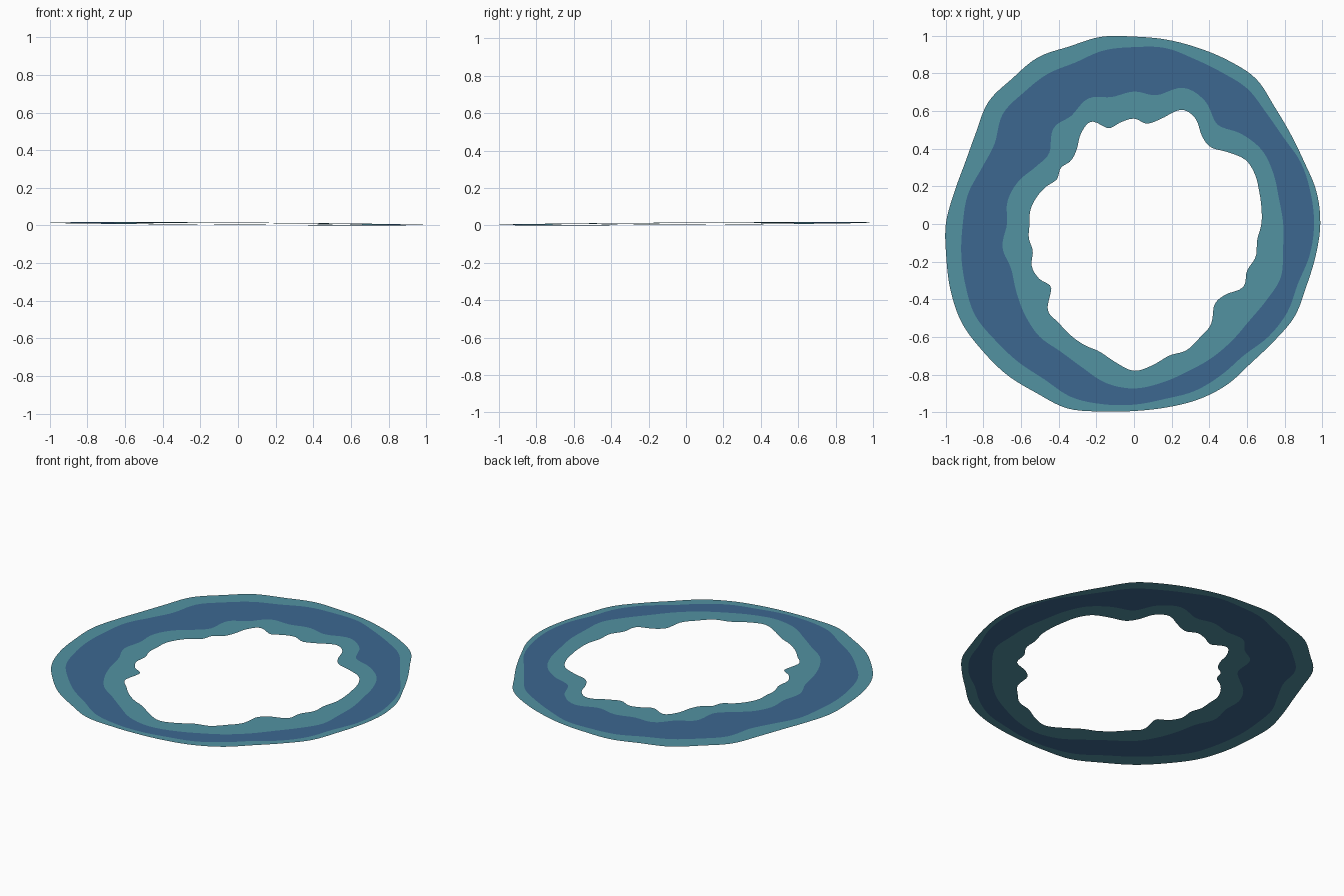
import bpy, bmesh, math
from mathutils import Vector

STEPS = 180

# Outline radii at equal angles, counter-clockwise from +x
OUTER = [.99, .985, .963, .96, .973, 1.008, 1.003, .996, .995, .996, 1.01, 1.004,
         1.022, 1.008, 1.01, .97, .955, .97, 1.0, 1.013, 1.037, 1.055, 1.05, 1.048,
         1.037, 1.042, 1.012, .994, .99, .993, .987, .966, .97, .985, .974, .98]
BAND_OUT = [.957, .953, .945, .918, .918, .938, .931, .934, .95, .94, .936, .913,
            .92, .912, .91, .855, .862, .897, .91, .932, .953, .974, .962, .957,
            .953, .978, .972, .96, .944, .944, .927, .91, .932, .94, .927, .948]
BAND_IN = [.793, .782, .788, .785, .745, .69, .755, .77, .695, .704, .685, .71,
           .665, .665, .588, .605, .656, .683, .675, .71, .695, .722, .755, .781,
           .782, .81, .858, .874, .856, .834, .823, .81, .80, .812, .83, .804]
INNER = [.677, .683, .688, .695, .683, .627, .577, .592, .65, .657, .582, .538,
         .56, .545, .527, .589, .56, .50, .475, .49, .474, .51, .538, .556,
         .555, .564, .557, .588, .582, .555, .648, .66, .68, .695, .703, .742,
         .78, .757, .724, .727, .698, .672, .605, .615, .67, .65, .67, .66]


def radius(table, t):
    """Smooth closed interpolation of the radii, t from 0 to 1."""
    n = len(table)
    f = t * n
    i = int(f)
    u = f - i
    a, b, c, d = (table[(i + k) % n] for k in (-1, 0, 1, 2))
    return b + .5 * u * (c - a + u * (2*a - 5*b + 4*c - d + u * (3*(b - c) + d - a)))


def outline(table):
    pts = []
    for k in range(STEPS):
        a = 2 * math.pi * k / STEPS
        r = radius(table, k / STEPS)
        x, y = r * math.cos(a), r * math.sin(a)
        # the sheet tilts very slightly up to the back left
        pts.append(Vector((x, y, max(0, .009 + .0063 * (y - x)))))
    return pts


def material(name, rgb):
    m = bpy.data.materials.new(name)
    m.diffuse_color = (*rgb, 1)
    return m


def ring(name, outer, inner, mat):
    bm = bmesh.new()
    vo = [bm.verts.new(p) for p in outline(outer)]
    vi = [bm.verts.new(p) for p in outline(inner)]
    for k in range(STEPS):
        j = (k + 1) % STEPS
        bm.faces.new((vi[k], vo[k], vo[j], vi[j]))
    me = bpy.data.meshes.new(name)
    bm.to_mesh(me)
    bm.free()
    me.materials.append(mat)
    bpy.context.collection.objects.link(bpy.data.objects.new(name, me))


teal = material("shallow_teal", (.085, .29, .36))
blue = material("deep_blue", (.045, .137, .28))

# Teal rims on both sides of a blue band
ring("outer_rim", OUTER, BAND_OUT, teal)
ring("middle_band", BAND_OUT, BAND_IN, blue)
ring("inner_rim", BAND_IN, INNER, teal)
